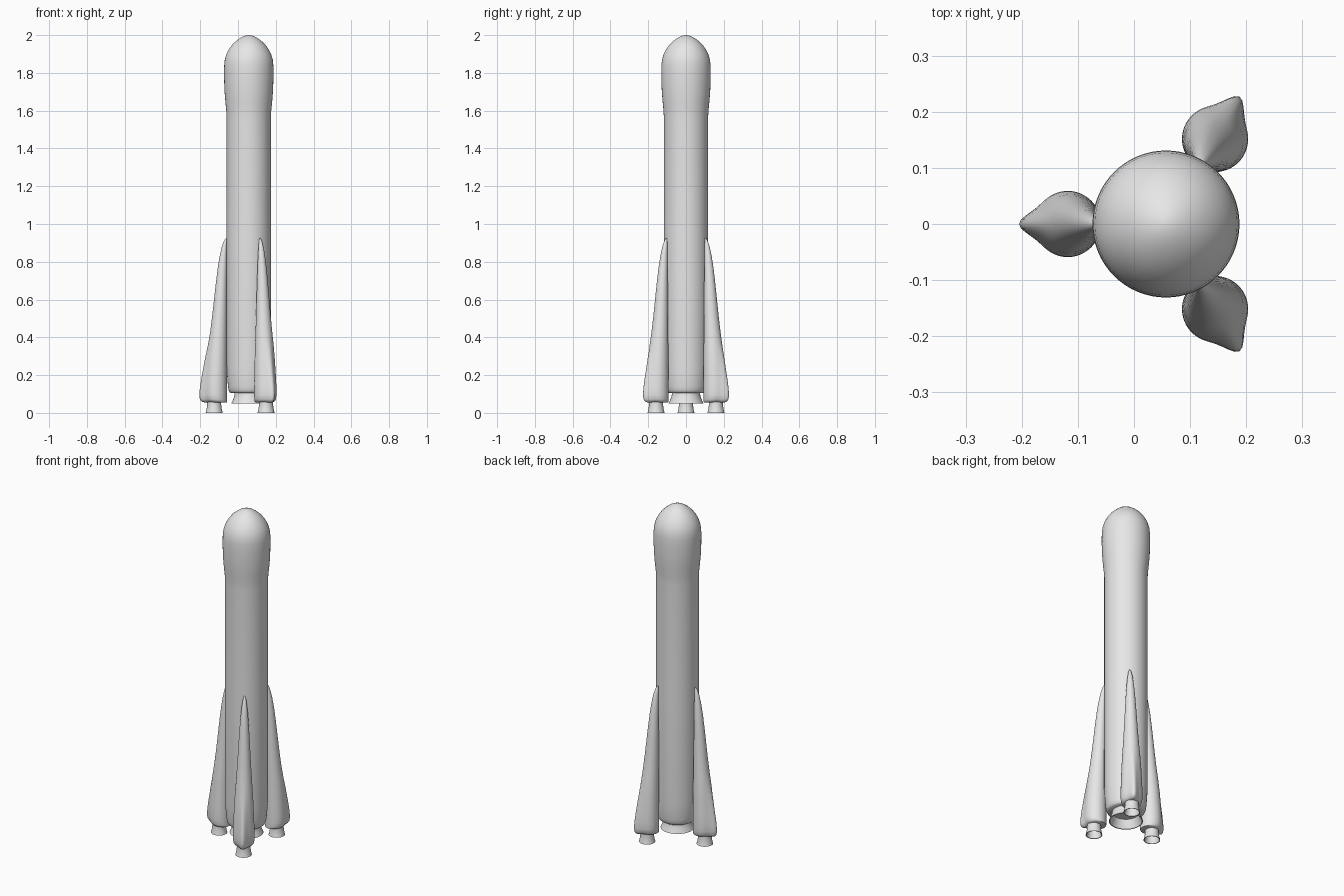
import bpy, bmesh, math
from mathutils import Matrix

if "Cube" in bpy.data.objects:
    bpy.data.objects.remove(bpy.data.objects["Cube"])

AXIS_X = 0.057      # centre line of the rocket
BODY_R = 0.117
SEGS = 64

grey = bpy.data.materials.new("plain grey")
grey.diffuse_color = (0.8, 0.8, 0.8, 1)
grey.use_nodes = True
grey.node_tree.nodes["Principled BSDF"].inputs["Base Color"].default_value = grey.diffuse_color


def loft(name, rings, matrix, angle=40):
    """Skin a list of equal-length point rings; close both ends."""
    bm = bmesh.new()
    loops = [[bm.verts.new(p) for p in ring] for ring in rings]
    n = len(loops[0])
    for a, b in zip(loops, loops[1:]):
        for i in range(n):
            j = (i + 1) % n
            bm.faces.new((a[i], a[j], b[j], b[i]))
    bm.faces.new(loops[0][::-1])
    bm.faces.new(loops[-1])
    bmesh.ops.recalc_face_normals(bm, faces=bm.faces)
    mesh = bpy.data.meshes.new(name)
    bm.to_mesh(mesh)
    bm.free()
    mesh.materials.append(grey)
    ob = bpy.data.objects.new(name, mesh)
    bpy.context.collection.objects.link(ob)
    ob.matrix_world = matrix
    bpy.ops.object.select_all(action='DESELECT')
    ob.select_set(True)
    bpy.context.view_layer.objects.active = ob
    bpy.ops.object.shade_smooth_by_angle(angle=math.radians(angle))
    return ob


def circle(r, z, n=SEGS):
    return [(r * math.cos(2 * math.pi * i / n), r * math.sin(2 * math.pi * i / n), z)
            for i in range(n)]


def lathe(name, profile, matrix, n=SEGS, angle=40):
    return loft(name, [circle(r, z, n) for r, z in profile], matrix, angle)


def teardrop(r, outer, z, n=48):
    """Round section touching the body, drawn out to a narrow outer ridge."""
    centre = BODY_R - 0.001 + r
    ridge = max(0, outer - centre - r)
    ring = []
    for i in range(n):
        t = 2 * math.pi * i / n
        ring.append((centre + r * math.cos(t) + ridge * max(0, math.cos(t)) ** 13,
                     r * math.sin(t), z))
    return ring


core = Matrix.Translation((AXIS_X, 0, 0))

# Central body with flared payload fairing and rounded nose
lathe("main_body", [
    (0.095, 0.105), (0.102, 0.11), (0.107, 0.122), (0.110, 0.14), (0.114, 0.19),
    (0.117, 0.25), (0.117, 0.9), (0.117, 1.56), (0.119, 1.60), (0.124, 1.65),
    (0.128, 1.70), (0.130, 1.75), (0.131, 1.80), (0.130, 1.84), (0.127, 1.87),
    (0.118, 1.90), (0.105, 1.925), (0.087, 1.95), (0.066, 1.97), (0.045, 1.985),
    (0.027, 1.994), (0.012, 1.999), (0.002, 2.0)], core)

# Hollow main nozzle
lathe("main_nozzle", [
    (0.074, 0.11), (0.075, 0.095), (0.081, 0.075), (0.092, 0.05),
    (0.087, 0.05), (0.076, 0.075), (0.068, 0.10)], core)

# (half width, outer reach, height) of the side boosters
STATIONS = [
    (0.044, 0.236, 0.056), (0.052, 0.250, 0.060), (0.057, 0.259, 0.072),
    (0.059, 0.262, 0.095), (0.059, 0.259, 0.13), (0.058, 0.253, 0.17),
    (0.056, 0.244, 0.22), (0.053, 0.231, 0.29), (0.049, 0.216, 0.36),
    (0.044, 0.204, 0.43), (0.039, 0.194, 0.51), (0.034, 0, 0.60),
    (0.029, 0, 0.69), (0.024, 0, 0.77), (0.019, 0, 0.83),
    (0.014, 0, 0.875), (0.009, 0, 0.905), (0.005, 0, 0.92), (0.001, 0, 0.926)]

# Three boosters, each with a hollow nozzle
for k, degrees in enumerate((180, 60, -60), 1):
    place = core @ Matrix.Rotation(math.radians(degrees), 4, 'Z')
    loft(f"booster_{k}", [teardrop(*s) for s in STATIONS], place, 50)
    lathe(f"booster_nozzle_{k}", [
        (0.037, 0.065), (0.037, 0.045), (0.040, 0.02), (0.045, 0.0),
        (0.041, 0.0), (0.036, 0.02), (0.033, 0.05)],
        place @ Matrix.Translation((0.183, 0, 0)), 40)
